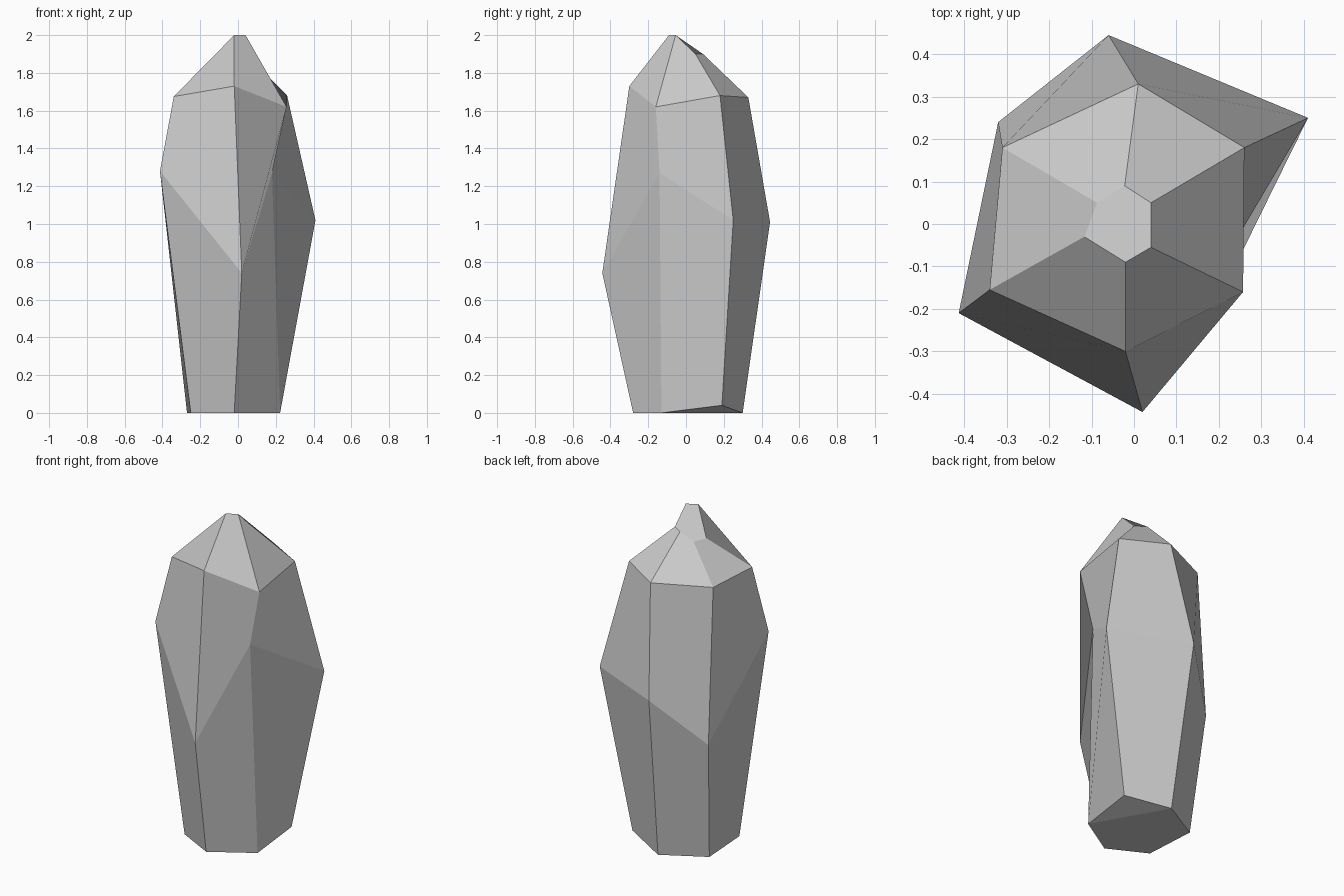
import bpy, bmesh

if "Cube" in bpy.data.objects:
    bpy.data.objects.remove(bpy.data.objects["Cube"])

# Six-sided cross-sections from bottom to tip, each running counter-clockwise from the front corner
RINGS = [
    # foot
    [(-.02, -.28, 0), (.223, -.13, 0), (.23, .19, .04), (-.02, .30, 0), (-.27, .16, 0), (-.25, -.16, 0)],
    # widest girdle
    [(.02, -.443, .74), (.18, -.14, 1.27), (.41, .25, 1.02), (-.06, .445, 1.01), (-.32, .24, .73), (-.413, -.21, 1.28)],
    # shoulder
    [(-.02, -.30, 1.73), (.257, -.16, 1.62), (.26, .18, 1.68), (.01, .33, 1.67), (-.31, .18, 1.67), (-.34, -.155, 1.675)],
    # blunt tip
    [(-.02, -.09, 2), (.04, -.055, 2), (.04, .05, 1.9), (-.022, .09, 1.9), (-.087, .05, 1.84), (-.117, -.03, 1.84)],
]

bm = bmesh.new()
rings = [[bm.verts.new(p) for p in ring] for ring in RINGS]

# Facets between neighbouring rings
for low, high in zip(rings, rings[1:]):
    for i in range(6):
        j = (i + 1) % 6
        bm.faces.new((low[i], low[j], high[j], high[i]))

# Underside, with one chipped corner, and the sloping tip
foot = rings[0]
bm.faces.new((foot[3], foot[2], foot[1]))
bm.faces.new((foot[5], foot[4], foot[3], foot[1], foot[0]))
bm.faces.new(rings[-1])

mesh = bpy.data.meshes.new("crystal")
bm.to_mesh(mesh)
bm.free()
crystal = bpy.data.objects.new("crystal", mesh)
bpy.context.collection.objects.link(crystal)
